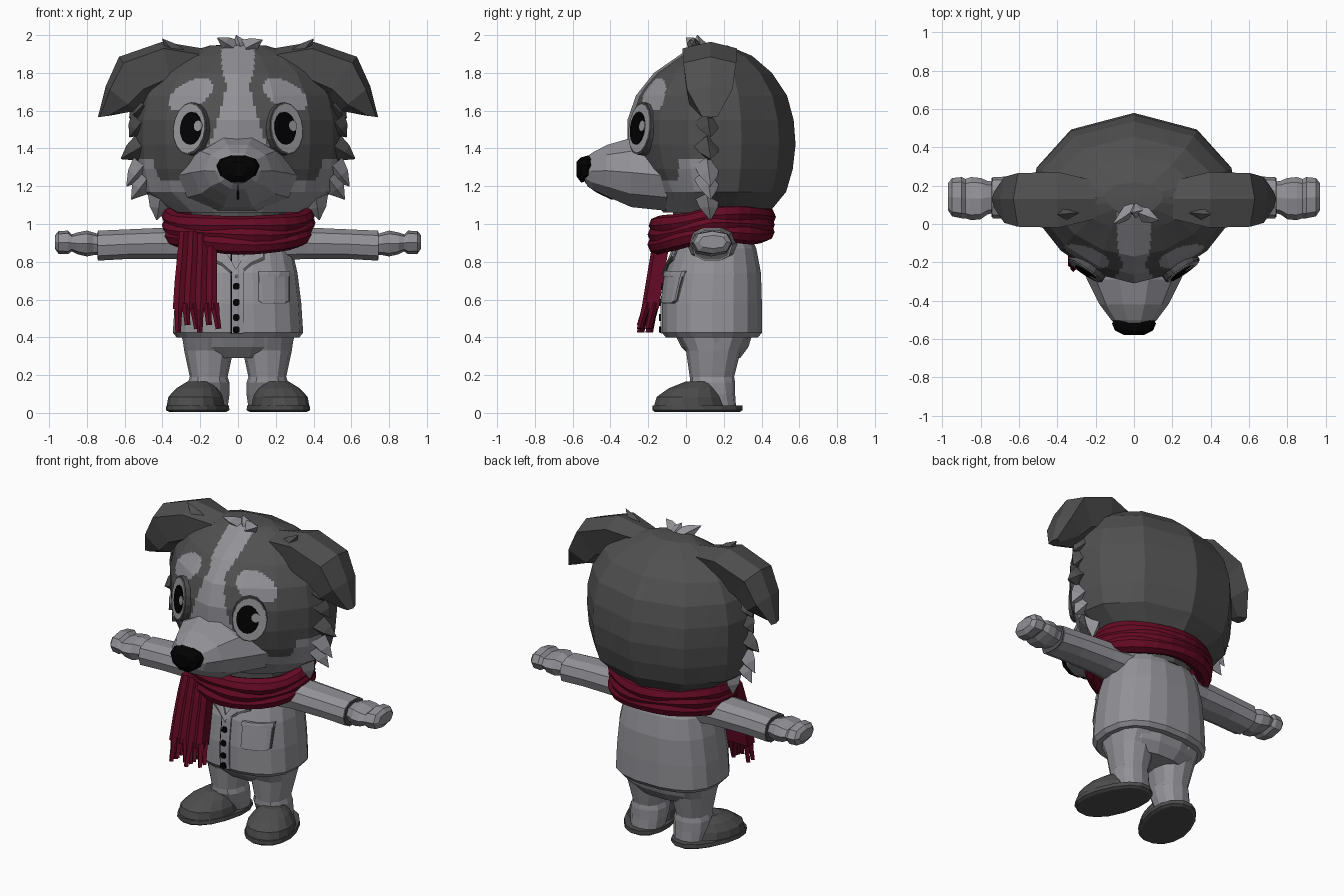
import bpy, bmesh, math
from mathutils import Vector, Matrix

if "Cube" in bpy.data.objects:
    bpy.data.objects.remove(bpy.data.objects["Cube"])


def material(name, r, g, b):
    m = bpy.data.materials.new(name)
    m.diffuse_color = (r, g, b, 1)
    m.use_nodes = True
    m.node_tree.nodes["Principled BSDF"].inputs["Base Color"].default_value = m.diffuse_color
    return m


LIGHT = material("light_grey", 0.29, 0.285, 0.31)
DARK = material("dark_grey_fur", 0.08, 0.08, 0.08)
BLACK = material("black", 0.0005, 0.0005, 0.0005)
RED = material("scarf_red", 0.13, 0.003, 0.018)
SHOE = material("shoe_grey", 0.075, 0.073, 0.073)
WHITE = material("eye_grey", 0.31, 0.31, 0.325)


def ring(axis, t, ulo, uhi, vlo, vhi, n=12, p=2.0, vmid=None, degrees=None, plow=None):
    """Superellipse section across the given axis at position t."""
    um, vm = (ulo + uhi) / 2, (vlo + vhi) / 2 if vmid is None else vmid
    pts = []
    for d in degrees or [360 * i / n for i in range(n)]:
        c, s = math.cos(math.radians(d)), math.sin(math.radians(d))
        q = plow if plow and s < -1e-6 else p
        u = um + (uhi - um) * math.copysign(abs(c) ** (2 / q), c)
        k = math.copysign(abs(s) ** (2 / q), s)
        v = vm + k * ((vhi - vm) if k > 0 else (vm - vlo))
        pts.append(Vector({'x': (t, u, v), 'y': (u, t, v), 'z': (u, v, t)}[axis]))
    return pts


def loft(name, rings, mat, closed=False, matrix=None, side=1, cuts=0, paint=None, mats=None):
    """Skin a row of sections; optionally subdivide and paint by a rule."""
    bm = bmesh.new()
    rows = [[bm.verts.new(v) for v in r] for r in rings]
    n = len(rows[0])
    for k in range(len(rows) if closed else len(rows) - 1):
        a, b = rows[k], rows[(k + 1) % len(rows)]
        for i in range(n):
            j = (i + 1) % n
            bm.faces.new((a[i], a[j], b[j], b[i]))
    if not closed:
        bm.faces.new(rows[0])
        bm.faces.new(rows[-1])
    if matrix:
        bm.transform(matrix)
    if side < 0:
        bm.transform(Matrix.Scale(-1, 4, (1, 0, 0)))
    if cuts:
        bmesh.ops.subdivide_edges(bm, edges=bm.edges[:], cuts=cuts, use_grid_fill=True)
    bmesh.ops.recalc_face_normals(bm, faces=bm.faces[:])
    if paint:
        for f in bm.faces:
            f.material_index = paint(f.calc_center_median())
    me = bpy.data.meshes.new(name)
    bm.to_mesh(me)
    bm.free()
    for m in mats or [mat]:
        me.materials.append(m)
    ob = bpy.data.objects.new(name, me)
    bpy.context.collection.objects.link(ob)
    return ob


def spike(name, base, tip, r, mat, side=1, blunt=0.03):
    base, tip = Vector(base), Vector(tip)
    w = (tip - base).cross(Vector((0, 1, 0))).normalized() * r
    d = Vector((0, r, 0))
    loft(name, [[c + o * k for o in (w, d, -w, -d)]
                for c, k in ((base, 1), (base.lerp(tip, .5), .7), (tip, blunt))], mat, side=side)


def interp(t, table):
    for a, b in zip(table, table[1:]):
        if t <= b[0]:
            f = max(0, (t - a[0]) / (b[0] - a[0]))
            return [p + (q - p) * f for p, q in zip(a, b)]
    return list(table[-1])


# Head: faceted skull with painted fur markings
def fur(c):
    x, y, z = abs(c.x), c.y, c.z
    if y > 0.11:
        return 1
    jaw = z < (1.345 if y > -0.04 else 1.23 + max(0, -.15 - y) * 1.15)
    half = interp(z, [(1.35, .2), (1.45, .14), (1.55, .11), (1.65, .08), (1.73, .06), (1.82, .085), (1.95, .09)])[1]
    blaze = z > 1.35 and x < half and y < 0.06
    dx, dz = x - 0.25, z - 1.685
    brow = (dx / .118) ** 2 + ((dz + .35 * dx) / .075) ** 2 < 1
    return 0 if jaw or blaze or brow else 1


SKULL = [(1.06, .34, -.12, .44), (1.17, .50, -.20, .53), (1.29, .53, -.27, .565), (1.42, .54, -.31, .58),
         (1.55, .54, -.31, .57), (1.68, .51, -.265, .535), (1.80, .44, -.17, .455), (1.89, .32, -.04, .35),
         (1.945, .15, .04, .22), (1.95, .02, .1, .14)]
AROUND = [0, 20, 53, 90, 127, 160, 180, 200, 222, 245, 270, 295, 318, 340]
loft("head", [ring('z', z, -w, w, f, b, p=2.05, vmid=.14, degrees=AROUND, plow=1.7) for z, w, f, b in SKULL], None,
     cuts=11, paint=fur, mats=[LIGHT, DARK])

# Snout, nose and mouth line
SNOUT = [(-.10, .33, 1.06, 1.45), (-.29, .245, 1.08, 1.465), (-.42, .18, 1.14, 1.425), (-.50, .12, 1.18, 1.38),
         (-.535, .08, 1.215, 1.35)]
loft("snout", [ring('y', y, -w, w, a, b, 10) for y, w, a, b in SNOUT], LIGHT)
NOSE = [(-.495, .10, 1.24, 1.36), (-.52, .115, 1.225, 1.365), (-.555, .10, 1.215, 1.355), (-.58, .05, 1.25, 1.33)]
loft("nose", [ring('y', y, -w, w, a, b, 10, 2.2, 1.31) for y, w, a, b in NOSE], BLACK)
loft("mouth_line", [ring('z', z, -.006, .006, y, y + .05, 6)
                    for z, y in ((1.13, -.40), (1.165, -.475), (1.2, -.525), (1.24, -.54))], BLACK)

# Eyes: stacked oval plates turned with the face
for s, tag in ((1, "left"), (-1, "right")):
    M = (Matrix.Translation((s * .25, -.236, 1.505)) @ Matrix.Rotation(s * math.radians(34), 4, 'Z')
         @ Matrix.Rotation(math.radians(-7), 4, 'X'))
    for part, cx, cz, rx, rz, y0, y1, mat in (
            ("eye_rim", 0, 0, .106, .140, .07, -.010, DARK),
            ("eye", 0, 0, .099, .132, 0, -.015, WHITE),
            ("pupil", -s * .012, 0, .068, .088, -.013, -.020, BLACK),
            ("eye_glint", .048 - s * .012, .012, .026, .028, -.018, -.023, WHITE)):
        loft(f"{tag}_{part}", [ring('y', y, cx - rx, cx + rx, cz - rz, cz + rz, 16) for y in (y0, y1)],
             mat, matrix=M)

# Ears: folded over, section runs from outer edge to inner edge
EAR = [(.19, 1.93, .30, 1.70, .10), (.40, 1.965, .35, 1.71, .145), (.63, 1.885, .46, 1.655, .14),
       (.70, 1.73, .54, 1.60, .12), (.742, 1.565, .67, 1.575, .04)]
for s, tag in ((1, "left"), (-1, "right")):
    rings = []
    for ox, oz, ix, iz, h in EAR:
        o, i = Vector((ox, .13, oz)), Vector((ix, .10, iz))
        rings.append([o, o.lerp(i, .14) + Vector((0, h, 0)), o.lerp(i, .75) + Vector((0, h * .75, 0)),
                      i, o.lerp(i, .75) - Vector((0, h * .75, 0)), o.lerp(i, .14) - Vector((0, h, 0))])
    loft(f"{tag}_ear", rings, DARK, side=s)
    spike(f"{tag}_ear_tuft", (.31, .06, 1.88), (.40, .05, 1.98), .05, DARK, s)
    # Cheek tufts, light along the jaw and dark above
    for k, (bx, bz, tx, tz, mat) in enumerate((
            (.50, 1.63, .575, 1.56, DARK), (.51, 1.54, .575, 1.46, DARK), (.51, 1.41, .62, 1.345, DARK),
            (.50, 1.31, .59, 1.20, LIGHT), (.48, 1.24, .565, 1.13, LIGHT), (.41, 1.15, .43, 1.02, LIGHT))):
        spike(f"{tag}_cheek_tuft_{k}", (bx, .11, bz), (tx, .13, tz), .068, mat, s)

# Crown tufts
for k, (b, t) in enumerate((((-.02, .08, 1.93), (-.11, .0, 1.985)), ((.02, .08, 1.92), (-.01, .06, 2.0)),
                            ((.04, .06, 1.93), (.13, .02, 1.975)))):
    spike(f"crown_tuft_{k}", b, t, .05, LIGHT)

# Coat body and fitted front details
COAT = [(.40, .325, -.11, .385), (.425, .345, -.13, .405), (.58, .335, -.13, .405), (.74, .315, -.11, .40),
        (.87, .285, -.06, .375), (.99, .20, .0, .32)]
loft("coat", [ring('z', z, -w, w, f, b, 18, 2.5) for z, w, f, b in COAT], LIGHT)
loft("neck", [ring('z', z, -.25, .25, -.07, .37) for z in (.9, 1.12)], DARK)


def coat_front(x, z):
    _, w, f, b = interp(z, COAT)
    m = (f + b) / 2
    return m - (m - f) * max(0, 1 - (abs(x) / w) ** 2.5) ** .4


def patch(name, cols, off, mat):
    loft(name, [[Vector((x, coat_front(x, z) - o, z)) for z, o in
                 ((a, off), ((a + b) / 2, off), (b, off), (b, -.03), (a, -.03))] for x, a, b in cols], mat)


for a, b in ((.42, .58), (.58, .74), (.74, .86)):
    patch("placket_seam", [(-.040, a, b), (-.032, a, b)], .003, BLACK)
    patch("placket", [(-.032, a, b), (.03, a, b)], .006, LIGHT)
for k, z in enumerate((.67, .585, .505, .44)):
    patch(f"button_{k}", [(-.026, z - .01, z + .01), (-.018, z - .018, z + .018),
                          (.0, z - .018, z + .018), (.008, z - .01, z + .01)], .012, BLACK)
patch("pocket_edge", [(.107, .59, .75), (.13, .578, .75), (.19, .578, .75), (.25, .578, .75), (.275, .59, .75)], .004, DARK)
patch("pocket", [(.112, .595, .745), (.13, .583, .745), (.19, .583, .745), (.25, .583, .745), (.270, .595, .745)], .012, LIGHT)
patch("pocket_flap", [(x, .722, .75) for x in (.108, .16, .22, .275)], .016, LIGHT)
for s in (1, -1):
    patch("lapel_edge", [(s * x - .01, a - .010, b) for x, a, b in ((.0, .72, .76), (.08, .79, .9), (.15, .82, .9))], .008, DARK)
    patch("lapel", [(s * x - .01, a, b) for x, a, b in ((.0, .725, .76), (.08, .797, .9), (.145, .827, .9))], .016, LIGHT)

# Trousers seat, legs, shoes, sleeves and hands
loft("hips", [ring('z', z, -w, w, f, b, 14, 2.3) for z, w, f, b in
              ((.29, .21, .03, .29), (.35, .285, -.03, .335), (.43, .305, -.07, .36))], LIGHT)
ARM = [(.18, .0, .28, .80, 1.0), (.36, .02, .26, .812, .985), (.58, .025, .25, .812, .975), (.74, .03, .245, .803, .968)]
HAND = [(.72, .06, .22, .84, .94), (.765, .05, .225, .835, .955), (.80, .025, .24, .828, .965), (.85, .02, .245, .84, .955),
        (.88, .03, .235, .855, .945), (.90, .03, .245, .84, .965), (.95, .04, .24, .842, .962), (.97, .07, .215, .87, .94)]
for s, tag in ((1, "left"), (-1, "right")):
    loft(f"{tag}_leg", [ring('z', z, .155 - w, .155 + w, f, b, 12, 2.3) for z, w, f, b in
                        ((.40, .14, -.04, .33), (.33, .13, .0, .29), (.19, .10, .02, .255), (.16, .11, .02, .26),
                         (.10, .11, .05, .26), (.03, .10, .08, .265))], LIGHT, side=s)
    turn = Matrix.Translation((.175, .16, 0)) @ Matrix.Rotation(math.radians(19), 4, 'Z')
    loft(f"{tag}_sole", [ring('z', z, -w, w, f, b, 16, 2.2, -.13) for z, w, f, b in
                         ((.005, .135, -.34, .13), (.015, .153, -.35, .145), (.04, .150, -.35, .145))],
         SHOE, matrix=turn, side=s)
    loft(f"{tag}_shoe", [ring('z', z, -w, w, f, b, 14, 2.2) for z, w, f, b in
                         ((.035, .145, -.34, .04), (.085, .137, -.325, .02), (.13, .105, -.26, .0), (.165, .06, -.17, -.03))],
         SHOE, matrix=turn, side=s)
    loft(f"{tag}_sleeve", [ring('x', x, a, b, c, d, 10, 2.5) for x, a, b, c, d in ARM], LIGHT, side=s)
    loft(f"{tag}_cuff_shadow", [ring('x', x, .036, .239, .809, .962, 10, 2.5) for x in (.738, .745)], DARK, side=s)
    loft(f"{tag}_hand", [ring('x', x, a, b, c, d, 8, 2.5) for x, a, b, c, d in HAND], LIGHT, side=s)

# Scarf: three wound strands, a pleated tail and its fringe
for k in range(3):
    loops = []
    for i in range(28):
        a = 2 * math.pi * i / 28
        out = Vector((math.cos(a), math.sin(a), 0))
        zc = 1.0 - .06 * max(0, -out.y) + (.045, 0, -.045)[k] + .008 * math.sin(3 * a + k)
        c = Vector((.355 * out.x, .135 + .285 * out.y, zc))
        r = .052 + .004 * math.sin(5 * a + 2 * k)
        loops.append([c + r * (out * math.cos(t) + Vector((0, 0, math.sin(t))))
                      for t in (2 * math.pi * j / 8 for j in range(8))])
    loft(f"scarf_wrap_{k}", loops, RED, closed=True)
tail = []
for z, x0, x1, y in ((.96, -.31, -.12, -.15), (.85, -.32, -.11, -.18), (.70, -.335, -.11, -.205), (.55, -.345, -.11, -.23)):
    xs = [x0 + (x1 - x0) * i / 8 for i in range(9)]
    tail.append([Vector((x, y + (.012 if i % 2 == 0 else -.006), z)) for i, x in enumerate(xs)]
                + [Vector((x, y + .085, z)) for x in reversed(xs)])
loft("scarf_tail", tail, RED)
for k in range(6):
    x = -.315 + .038 * k
    for y in (-.205, -.165):
        spike(f"scarf_fringe_{k}", (x, y, .58), (x + .012 * (k % 3) - .002, y * 1.15 - .01 * (k % 2), .425 + .02 * (k * 2 % 3)),
              .025, RED, blunt=.6)
